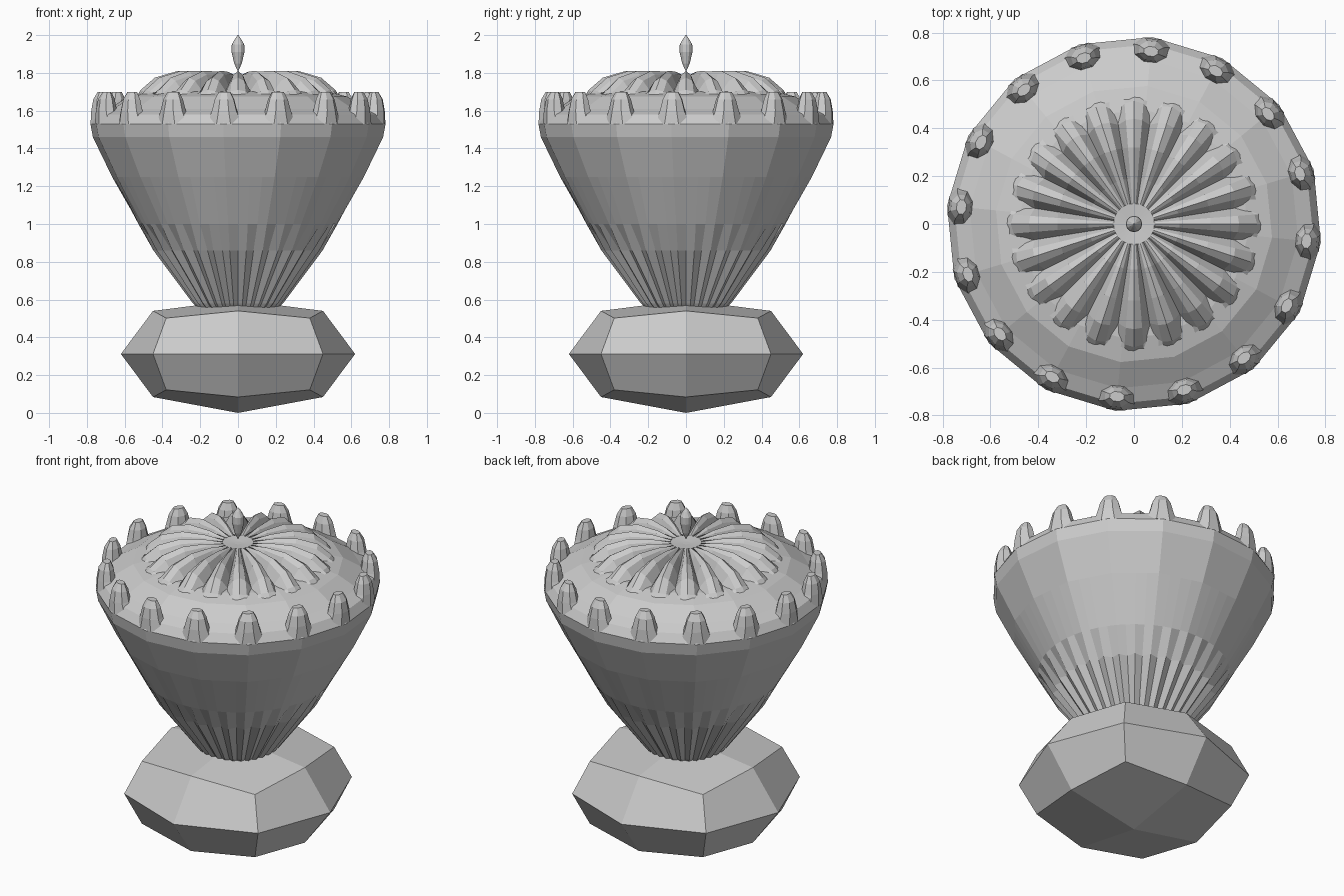
import bpy, bmesh
from math import sin, cos, pi, radians

if "Cube" in bpy.data.objects:
    bpy.data.objects.remove(bpy.data.objects["Cube"])

PHASE = radians(-5.625)

def finish(name, bm):
    bmesh.ops.recalc_face_normals(bm, faces=bm.faces)
    me = bpy.data.meshes.new(name)
    bm.to_mesh(me)
    bm.free()
    ob = bpy.data.objects.new(name, me)
    bpy.context.collection.objects.link(ob)
    return ob

def loft(name, n, rings, phase=0.0, cap=True):
    """rings: functions column -> (radius, z)"""
    bm = bmesh.new()
    rows = []
    for f in rings:
        row = []
        for k in range(n):
            r, z = f(k)
            a = phase + 2 * pi * k / n
            row.append(bm.verts.new((r * cos(a), r * sin(a), z)))
        rows.append(row)
    for a, b in zip(rows, rows[1:]):
        for k in range(n):
            j = (k + 1) % n
            bm.faces.new((a[k], a[j], b[j], b[k]))
    if cap:
        bm.faces.new(rows[0])
        bm.faces.new(rows[-1])
    return finish(name, bm)

# Base: once-subdivided, rounded cube
bm = bmesh.new()
bmesh.ops.create_cube(bm, size=2)
bmesh.ops.subdivide_edges(bm, edges=bm.edges[:], cuts=1, use_grid_fill=True)
for v in bm.verts:
    n = sum(abs(c) > 0.5 for c in v.co)
    s, h = {1: (0.62, 0.285), 2: (0.45, 0.228), 3: (0.38, 0.19)}[n]
    v.co = (v.co.x * s, v.co.y * s, 0.312 + round(v.co.z) * (h if n > 1 else 0.285))
base = finish("base", bm)
low = min(v.co.z for v in base.data.vertices)
for v in base.data.vertices:
    if abs(v.co.z - low) < 1e-4:
        v.co.z = 0.0

# Cup: fluted at the bottom, becoming sixteen-sided at the rim
def poly(k, r):
    off = (0, 1, 2, 1)[k % 4]
    return r * cos(pi / 16) / cos(radians(11.25 - 5.625 * off))

def side(r, z):
    return lambda k: (poly(k, r), z)

loft("cup", 64, [
    lambda k: (0.19 if k % 2 else 0.20, 0.54),
    lambda k: (0.225 if k % 2 else 0.24, 0.58),
    lambda k: (0.422, 0.86) if k % 2 else (0.45, 0.86),
    lambda k: (0.527, 1.0),
    side(0.67, 1.25), side(0.772, 1.46), side(0.785, 1.53), side(0.755, 1.58),
    side(0.69, 1.61), side(0.58, 1.675), side(0.48, 1.70), side(0.1, 1.72)], PHASE)

# Petals: ring of radial ridges with sharp valleys
def petal(r, crest, depth, push=0.0):
    def f(k):
        w = (0, 0.25, 1, 0.25)[k % 4]
        return r - push * w, crest - depth * w
    return f

loft("petals", 80, [
    petal(0.54, 1.67, 0.0), petal(0.515, 1.71, 0.03, 0.04),
    petal(0.44, 1.775, 0.07, 0.02), petal(0.32, 1.81, 0.08),
    petal(0.19, 1.808, 0.05), petal(0.085, 1.79, 0.0), petal(0.02, 1.785, 0.0)])

# Rim teeth: tapered octagonal studs
bm = bmesh.new()
for i in range(16):
    a = PHASE + 2 * pi * i / 16
    rows = []
    for rc, z, depth, width in ((0.723, 1.53, 0.058, 0.09), (0.728, 1.60, 0.05, 0.065),
                                (0.728, 1.66, 0.04, 0.05), (0.725, 1.70, 0.02, 0.03)):
        row = []
        for j in range(8):
            t = pi / 8 + j * pi / 4
            x, y = rc + depth * cos(t) * 1.08, width * sin(t) * 1.08
            row.append(bm.verts.new((x * cos(a) - y * sin(a), x * sin(a) + y * cos(a), z)))
        rows.append(row)
    for p, q in zip(rows, rows[1:]):
        for j in range(8):
            m = (j + 1) % 8
            bm.faces.new((p[j], p[m], q[m], q[j]))
    bm.faces.new(rows[0])
    bm.faces.new(rows[-1])
finish("rim_teeth", bm)

# Drop hovering over the centre
loft("drop", 12, [lambda k, r=r, z=z: (r, z) for r, z in
     ((0.002, 1.81), (0.02, 1.85), (0.034, 1.91), (0.033, 1.95), (0.016, 1.98), (0.002, 2.0))])
